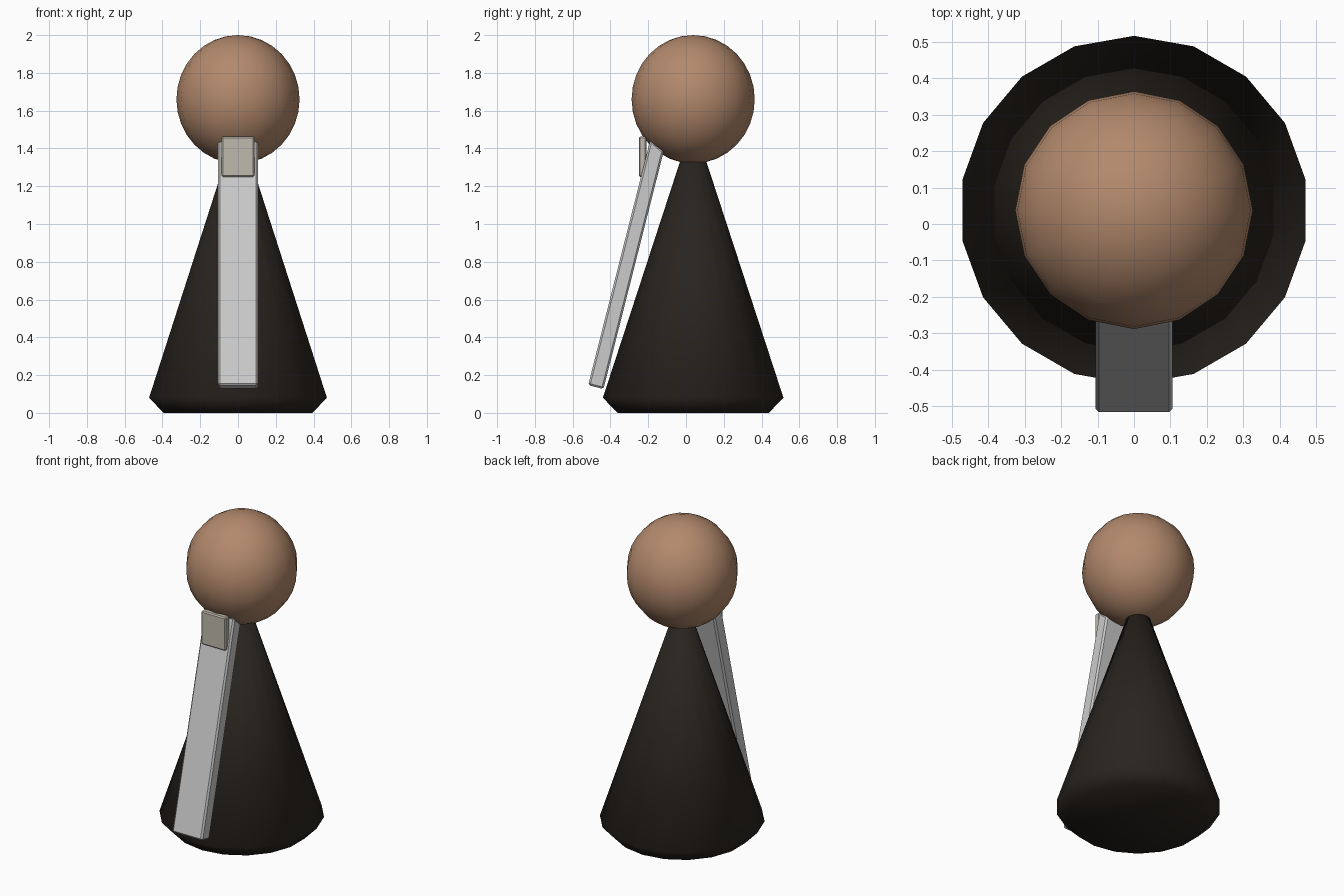
import bpy, bmesh
from math import sin, cos, radians, tau

if "Cube" in bpy.data.objects:
    bpy.data.objects.remove(bpy.data.objects["Cube"])


def finish(bm, name, color=None, smooth=False, bevel=0):
    bmesh.ops.recalc_face_normals(bm, faces=bm.faces)
    mesh = bpy.data.meshes.new(name)
    bm.to_mesh(mesh)
    bm.free()
    for p in mesh.polygons:
        p.use_smooth = smooth
    ob = bpy.data.objects.new(name, mesh)
    bpy.context.collection.objects.link(ob)
    if color:
        mat = bpy.data.materials.new(name + "_color")
        mat.diffuse_color = (*color, 1)
        mat.use_nodes = True
        mat.node_tree.nodes["Principled BSDF"].inputs["Base Color"].default_value = mat.diffuse_color
        mesh.materials.append(mat)
    if bevel:
        mod = ob.modifiers.new("Bevel", 'BEVEL')
        mod.width = bevel
        mod.segments = 1
    return ob


def lathe(profile, sides, cy):
    """Closed turned solid from (radius, z) pairs, a vertex facing +y."""
    bm = bmesh.new()
    rings = [[bm.verts.new((r * sin(tau * i / sides), cy + r * cos(tau * i / sides), z))
              for i in range(sides)] for r, z in profile]
    for a, b in zip(rings, rings[1:]):
        for i in range(sides):
            j = (i + 1) % sides
            bm.faces.new((a[i], a[j], b[j], b[i]))
    bm.faces.new(rings[0])
    bm.faces.new(rings[-1])
    return bm


def slab(profile, half_width):
    """Side outline of (y, z) points extruded across x."""
    bm = bmesh.new()
    face = bm.faces.new([bm.verts.new((-half_width, y, z)) for y, z in profile])
    ext = bmesh.ops.extrude_face_region(bm, geom=[face], use_keep_orig=True)
    verts = [v for v in ext["geom"] if isinstance(v, bmesh.types.BMVert)]
    bmesh.ops.translate(bm, verts=verts, vec=(2 * half_width, 0, 0))
    return bm


CY = 0.038

# Conical body with a chamfered foot
finish(lathe([(0.40, 0), (0.478, 0.08), (0.065, 1.345)], 18, CY),
       "body", (0.022, 0.017, 0.013), smooth=True)

# Head
bm = bmesh.new()
bmesh.ops.create_uvsphere(bm, u_segments=16, v_segments=16, radius=1)
bmesh.ops.scale(bm, vec=(0.326, 0.326, 0.34), verts=bm.verts)
bmesh.ops.translate(bm, vec=(0, CY, 1.66), verts=bm.verts)
finish(bm, "head", (0.45, 0.25, 0.15), smooth=True)

# Slanted necktie strip hanging in front
finish(slab([(-0.518, 0.147), (-0.437, 0.126), (-0.118, 1.385), (-0.189, 1.445)], 0.106),
       "necktie", bevel=0.01)

# Knot of the tie
finish(slab([(-0.25, 1.25), (-0.21, 1.25), (-0.21, 1.463), (-0.25, 1.463)], 0.087),
       "tie_knot", (0.53, 0.49, 0.42), bevel=0.007)
